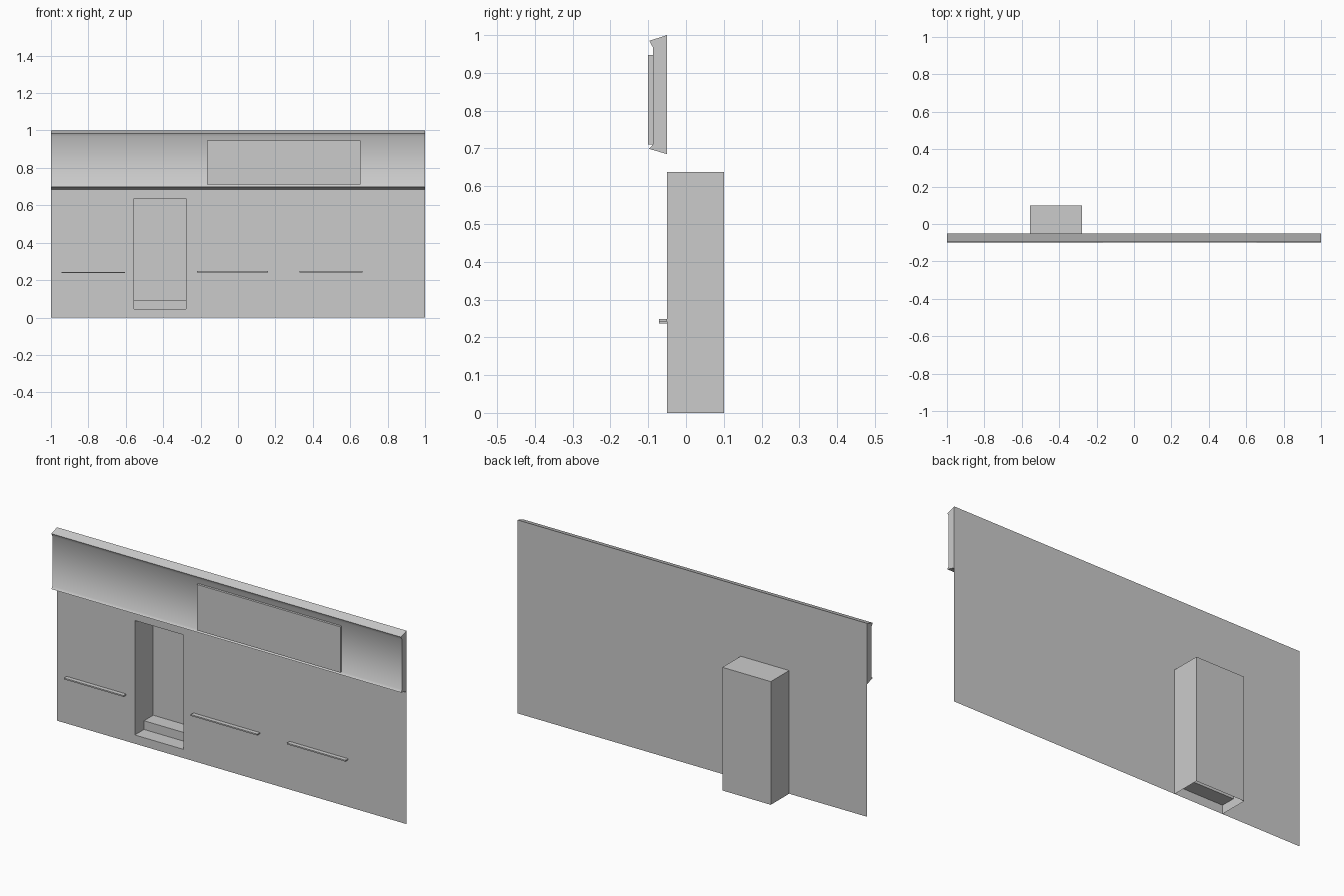
import bpy, bmesh, math

if "Cube" in bpy.data.objects:
    bpy.data.objects.remove(bpy.data.objects["Cube"])

grey = bpy.data.materials.new("plain grey")
grey.diffuse_color = (0.6, 0.6, 0.6, 1)
grey.use_nodes = True
grey.node_tree.nodes["Principled BSDF"].inputs["Base Color"].default_value = grey.diffuse_color

WALL_Y, BACK_Y = -0.05, 0.10
DOOR_L, DOOR_R, DOOR_TOP = -0.555, -0.278, 0.637


def make(name, faces):
    """Build an object from faces given as point lists, sharing corners."""
    bm = bmesh.new()
    for pts in faces:
        bm.faces.new([bm.verts.new(p) for p in pts])
    bmesh.ops.remove_doubles(bm, verts=bm.verts, dist=1e-5)
    mesh = bpy.data.meshes.new(name)
    bm.to_mesh(mesh)
    bm.free()
    mesh.materials.append(grey)
    ob = bpy.data.objects.new(name, mesh)
    bpy.context.collection.objects.link(ob)
    return ob


def strip(profile, x0, x1):
    """Quads sweeping a (y, z) profile across x."""
    return [[(x0, *a), (x1, *a), (x1, *b), (x0, *b)]
            for a, b in zip(profile, profile[1:])]


def prism(name, profile, x0, x1):
    """Closed solid with a (y, z) profile, running along x."""
    faces = strip(profile + profile[:1], x0, x1)
    faces += [[(x0, *p) for p in profile], [(x1, *p) for p in reversed(profile)]]
    ob = make(name, faces)
    bm = bmesh.new()
    bm.from_mesh(ob.data)
    bmesh.ops.recalc_face_normals(bm, faces=bm.faces)
    bm.to_mesh(ob.data)
    bm.free()
    return ob


def box(name, x0, x1, y0, y1, z0, z1):
    return prism(name, [(y0, z0), (y1, z0), (y1, z1), (y0, z1)], x0, x1)


# Thin front wall with a door opening
def panel(x0, x1, z0, z1):
    return [(x0, WALL_Y, z0), (x1, WALL_Y, z0), (x1, WALL_Y, z1), (x0, WALL_Y, z1)]


make("front_wall", [
    [(-1, WALL_Y, 0), (DOOR_L, WALL_Y, 0), (DOOR_L, WALL_Y, DOOR_TOP),
     (DOOR_R, WALL_Y, DOOR_TOP), (DOOR_R, WALL_Y, 0), (1, WALL_Y, 0),
     (1, WALL_Y, 1), (-1, WALL_Y, 1)]])

# Door recess: back, ceiling and two sides, open at front and bottom
recess = strip([(BACK_Y, 0), (BACK_Y, DOOR_TOP), (WALL_Y, DOOR_TOP)], DOOR_L, DOOR_R)
side = [(WALL_Y, 0), (BACK_Y, 0), (BACK_Y, DOOR_TOP), (WALL_Y, DOOR_TOP)]
recess.append([(DOOR_L, *p) for p in side])
recess.append([(DOOR_R, *p) for p in reversed(side)])
make("door_recess", recess)

# Two steps inside the recess
make("door_steps", strip([(WALL_Y, 0), (WALL_Y, 0.045), (0.025, 0.045),
                          (0.025, 0.09), (BACK_Y, 0.09)], DOOR_L, DOOR_R))

# Fascia with soft lips along its top and bottom
fascia = prism("fascia", [(WALL_Y, 0.685), (WALL_Y, 1.0), (-0.097, 0.985),
                          (-0.088, 0.968), (-0.088, 0.71), (-0.098, 0.699)], -1, 1)
bpy.context.view_layer.objects.active = fascia
fascia.select_set(True)
bpy.ops.object.shade_smooth_by_angle(angle=math.radians(55))

# Sign board
box("sign_board", -0.165, 0.655, -0.10, -0.088, 0.71, 0.947)

# Narrow ledges along the wall
for name, x0, x1, z in (("left_ledge", -0.945, -0.605, 0.241),
                        ("middle_ledge", -0.22, 0.16, 0.246),
                        ("right_ledge", 0.33, 0.665, 0.246)):
    box(name, x0, x1, -0.072, WALL_Y, z - 0.004, z + 0.003)
